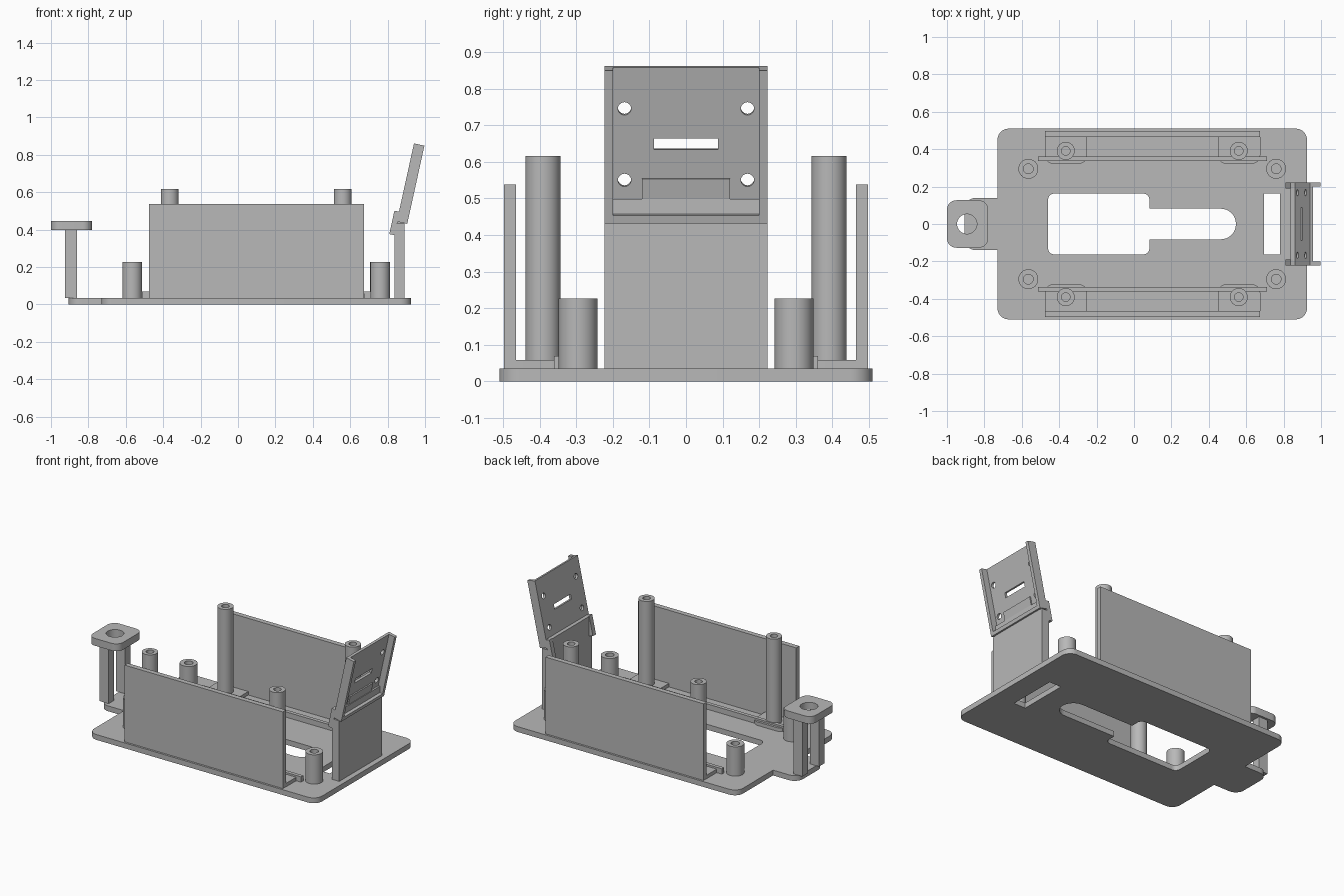
import bpy, bmesh, math
from mathutils import Matrix, Vector

if "Cube" in bpy.data.objects:
    bpy.data.objects.remove(bpy.data.objects["Cube"])

grey = bpy.data.materials.new("plain grey")
grey.diffuse_color = (0.48, 0.48, 0.48, 1)
grey.use_nodes = True
grey.node_tree.nodes["Principled BSDF"].inputs["Base Color"].default_value = grey.diffuse_color


def rounded(corners):
    """Outline from (x, y, radius) right-angle corners."""
    out = []
    n = len(corners)
    for i, (x, y, r) in enumerate(corners):
        p = Vector((x, y))
        if r == 0:
            out.append(p)
            continue
        a = (Vector(corners[i - 1][:2]) - p).normalized()
        b = (Vector(corners[(i + 1) % n][:2]) - p).normalized()
        c = p + r * (a + b)
        for k in range(9):
            t = k * math.pi / 16
            out.append(c - r * (math.cos(t) * b + math.sin(t) * a))
    return out


def rect(x0, x1, y0, y1, r=0):
    return rounded([(x0, y0, r), (x1, y0, r), (x1, y1, r), (x0, y1, r)])


def circle(x, y, r, n=40):
    return [Vector((x + r * math.cos(2 * math.pi * k / n),
                    y + r * math.sin(2 * math.pi * k / n))) for k in range(n)]


def plate(name, outlines, z0, z1, matrix=Matrix()):
    """Extrude an outline (first) with holes (the rest) from z0 to z1."""
    cu = bpy.data.curves.new(name, 'CURVE')
    cu.dimensions = '2D'
    cu.fill_mode = 'BOTH'
    cu.extrude = (z1 - z0) / 2
    for pts in outlines:
        sp = cu.splines.new('POLY')
        sp.points.add(len(pts) - 1)
        for q, p in zip(sp.points, pts):
            q.co = (p.x, p.y, 0, 1)
        sp.use_cyclic_u = True
    tmp = bpy.data.objects.new("tmp", cu)
    bpy.context.collection.objects.link(tmp)
    dg = bpy.context.evaluated_depsgraph_get()
    dg.update()
    me = bpy.data.meshes.new_from_object(tmp.evaluated_get(dg))
    bpy.data.objects.remove(tmp)
    bpy.data.curves.remove(cu)
    me.transform(matrix @ Matrix.Translation((0, 0, (z0 + z1) / 2)))
    bm = bmesh.new()
    bm.from_mesh(me)
    bmesh.ops.remove_doubles(bm, verts=bm.verts, dist=0.0001)
    bmesh.ops.recalc_face_normals(bm, faces=bm.faces)
    bm.to_mesh(me)
    bm.free()
    me.name = name
    me.materials.clear()
    me.materials.append(grey)
    ob = bpy.data.objects.new(name, me)
    bpy.context.collection.objects.link(ob)
    bpy.ops.object.select_all(action='DESELECT')
    ob.select_set(True)
    bpy.context.view_layer.objects.active = ob
    bpy.ops.object.shade_smooth_by_angle(angle=math.radians(30))
    return ob


T = 0.035  # base thickness

# Base plate with end tab, keyhole opening and cable slot
base = rounded([(-0.73, -0.51, 0.06), (0.925, -0.51, 0.06), (0.925, 0.51, 0.06),
                (-0.73, 0.51, 0.06), (-0.73, 0.14, 0), (-0.905, 0.14, 0.06),
                (-0.905, -0.14, 0.06), (-0.73, -0.14, 0)])
keyhole = rounded([(-0.46, -0.163, 0.035), (0.083, -0.163, 0.035), (0.083, -0.082, 0),
                   (0.545, -0.082, 0.081), (0.545, 0.082, 0.081), (0.083, 0.082, 0),
                   (0.083, 0.163, 0.035), (-0.46, 0.163, 0.035)])
plate("base_plate", [base, keyhole, rect(0.695, 0.78, -0.162, 0.162)], 0, T)

# Raised ring pad on two legs
plate("ring_pad", [rect(-1.0, -0.78, -0.127, 0.127, 0.05), circle(-0.893, 0, 0.053)], 0.397, 0.445)

for s, side in ((-1, "front"), (1, "back")):
    def span(x0, x1, y0, y1):
        return rect(x0, x1, min(s * y0, s * y1), max(s * y0, s * y1))

    plate(side + "_pad_leg", [span(-0.925, -0.86, 0.058, 0.113)], T, 0.4)
    # Side wall and low inner rail
    plate(side + "_wall", [span(-0.475, 0.673, 0.464, 0.497)], T, 0.538)
    plate(side + "_rail", [span(-0.513, 0.71, 0.337, 0.361)], T, 0.07)
    # Short screw posts
    for x, end in ((-0.565, "left"), (0.76, "right")):
        plate(f"{side}_{end}_short_post",
              [circle(x, s * 0.295, 0.053), circle(x, s * 0.295, 0.026)], T, 0.227)
    # Tall screw posts on foot pads
    for x, px, end in ((-0.365, -0.363, "left"), (0.56, 0.562, "right")):
        plate(f"{side}_{end}_tall_post",
              [circle(x, s * 0.391, 0.048), circle(x, s * 0.391, 0.023)], T, 0.616)
        foot = rounded([(px - 0.113, s * 0.465, 0), (px + 0.113, s * 0.465, 0),
                        (px + 0.113, s * 0.322, 0.045), (px - 0.113, s * 0.322, 0.045)])
        plate(f"{side}_{end}_foot_pad", [foot], T, 0.058)

# Upright support for the tilted panel
plate("upright_lower", [rect(0.837, 0.89, -0.222, 0.222)], T, 0.432)
plate("upright_upper", [rect(0.837, 0.89, -0.2, 0.2)], 0.432, 0.498)

# Tilted panel frame: local x = world y, local y = up the slope, local z = outward
a = math.radians(12.4)
tilt = Matrix(((0, math.sin(a), math.cos(a), 0.941),
               (1, 0, 0, 0),
               (0, math.cos(a), -math.sin(a), 0.861),
               (0, 0, 0, 1)))
holes = [circle(y, v, 0.018, 24) for y in (-0.168, 0.168) for v in (-0.115, -0.315)]
plate("panel_face", [rect(-0.222, 0.222, -0.428, 0), rect(-0.087, 0.087, -0.23, -0.198)] + holes,
      0, 0.016, tilt)
plate("panel_lug", [rect(-0.12, 0.12, -0.366, -0.31)], 0.016, 0.024, tilt)
# Raised rim: two sides and a bottom lip
rim = [(-0.222, 0), (-0.222, -0.428), (0.222, -0.428), (0.222, 0),
       (0.2, 0), (0.2, -0.405), (-0.2, -0.405), (-0.2, 0)]
plate("panel_rim", [[Vector(p) for p in rim]], 0.016, 0.057, tilt)
# Clips at the lower ends of the panel
for s, side in ((-1, "front"), (1, "back")):
    y0, y1 = sorted((s * 0.19, s * 0.222))
    plate(side + "_panel_clip", [rect(y0, y1, -0.502, -0.374)], -0.025, 0.004, tilt)
